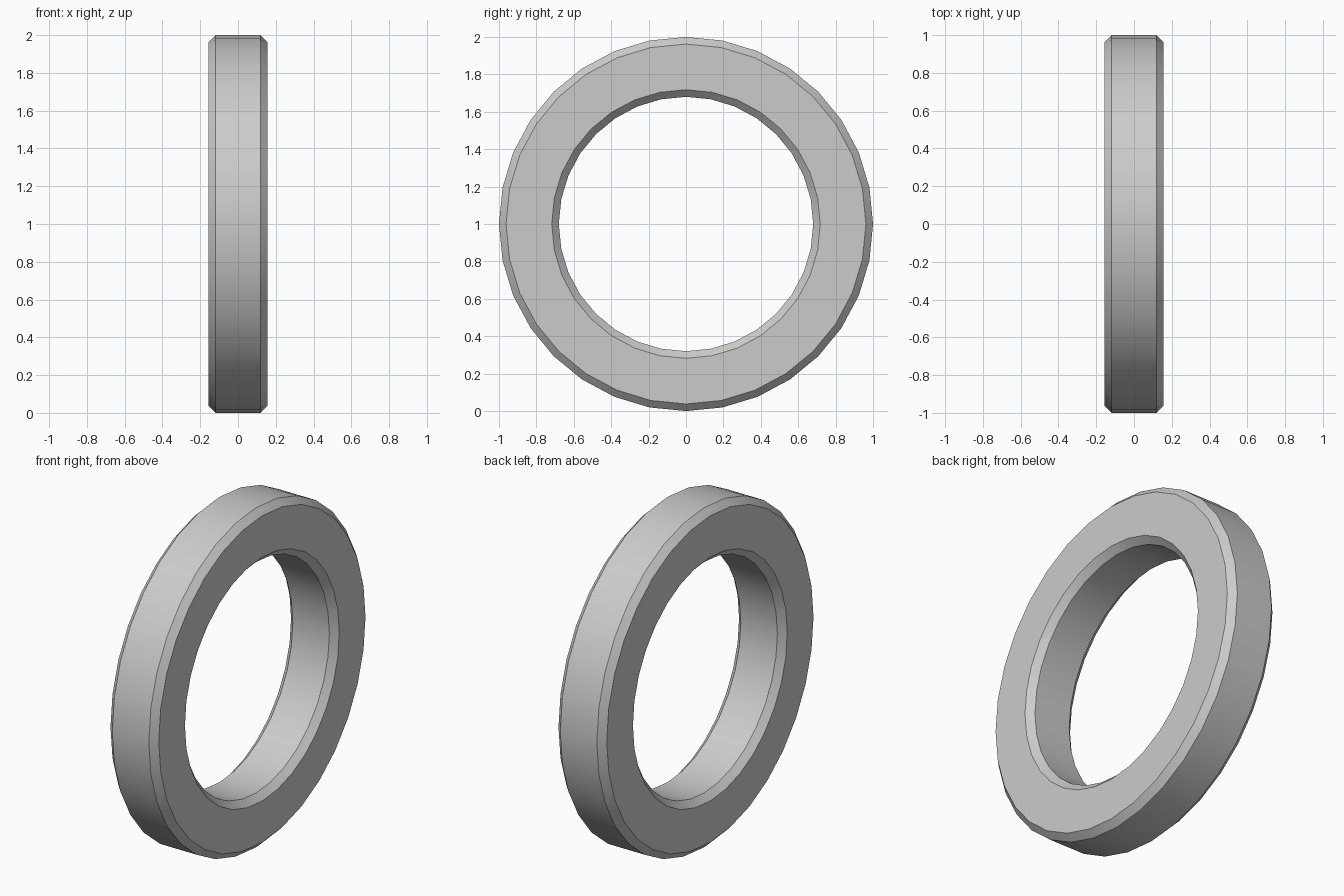
import bpy, bmesh, math

if "Cube" in bpy.data.objects:
    bpy.data.objects.remove(bpy.data.objects["Cube"])

SIDES = 32
R_OUT, R_IN = 1.0, 0.68      # outer and bore radius
HALF, C = 0.157, 0.038       # half width and chamfer size

# Chamfered cross-section: (x along the axis, radius)
profile = [
    (-HALF, R_OUT - C), (-HALF + C, R_OUT), (HALF - C, R_OUT), (HALF, R_OUT - C),
    (HALF, R_IN + C), (HALF - C, R_IN), (-HALF + C, R_IN), (-HALF, R_IN + C),
]

# Ring: sweep the cross-section around the x axis
bm = bmesh.new()
rings = []
for i in range(SIDES):
    a = 2 * math.pi * i / SIDES
    rings.append([bm.verts.new((x, r * math.sin(a), 1 + r * math.cos(a)))
                  for x, r in profile])
n = len(profile)
for i in range(SIDES):
    p, q = rings[i], rings[(i + 1) % SIDES]
    for j in range(n):
        k = (j + 1) % n
        bm.faces.new((p[j], p[k], q[k], q[j]))
bmesh.ops.recalc_face_normals(bm, faces=bm.faces)

mesh = bpy.data.meshes.new("ring")
bm.to_mesh(mesh)
bm.free()
ring = bpy.data.objects.new("ring", mesh)
bpy.context.collection.objects.link(ring)

# Smooth around the ring, sharp at the chamfers
bpy.context.view_layer.objects.active = ring
ring.select_set(True)
bpy.ops.object.shade_smooth_by_angle(angle=math.radians(30))
